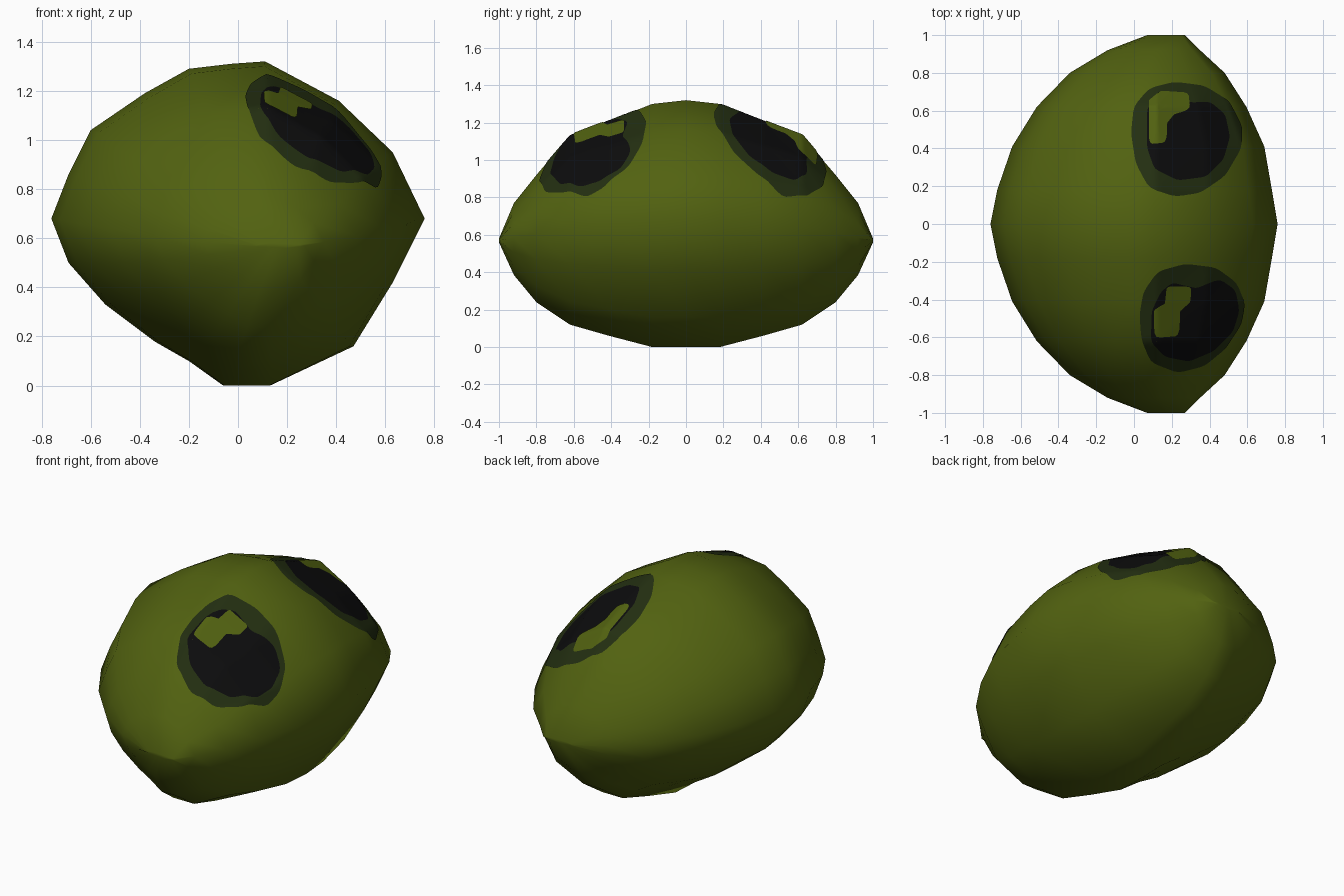
import bpy, bmesh, math
from mathutils import Vector
from mathutils.bvhtree import BVHTree

if "Cube" in bpy.data.objects:
    bpy.data.objects.remove(bpy.data.objects["Cube"])


def material(name, rgb):
    m = bpy.data.materials.new(name)
    m.diffuse_color = (*rgb, 1)
    m.use_nodes = True
    m.node_tree.nodes["Principled BSDF"].inputs["Base Color"].default_value = m.diffuse_color
    return m


olive = material("olive skin", (0.084, 0.122, 0.0052))
ring_green = material("dark green rim", (0.0168, 0.028, 0.0056))
black = material("black pupil", (0.0037, 0.0037, 0.004))


def make_object(name, bm, mats):
    mesh = bpy.data.meshes.new(name)
    bm.to_mesh(mesh)
    for m in mats:
        mesh.materials.append(m)
    for p in mesh.polygons:
        p.use_smooth = True
    obj = bpy.data.objects.new(name, mesh)
    bpy.context.collection.objects.link(obj)
    return obj


# Body: the middle profile (x, z) lofted sideways through shrinking sections
profile = [(-.76, .68), (-.69, .86), (-.6, 1.04), (-.38, 1.19), (-.2, 1.29),
           (-.03, 1.31), (.11, 1.32), (.41, 1.16), (.63, .95), (.76, .68),
           (.63, .42), (.47, .16), (.13, 0), (-.06, 0), (-.2, .1),
           (-.34, .18), (-.54, .33), (-.69, .5)]
# y, x min, x max, z bottom, z middle, z top
half = [(0, -.76, .76, 0, .68, 1.32), (.18, -.724, .73, 0, .675, 1.30),
        (.41, -.645, .69, .06, .66, 1.21), (.62, -.515, .595, .12, .64, 1.13),
        (.80, -.34, .48, .24, .61, .92), (.92, -.14, .35, .385, .585, .77),
        (1.0, .07, .27, .56, .57, .58)]
stations = [(-s[0], *s[1:]) for s in reversed(half[1:])] + half

bm = bmesh.new()
loops = []
for y, x0, x1, zb, zm, zt in stations:
    loop = []
    for px, pz in profile:
        x = x0 + (px + .76) / 1.52 * (x1 - x0)
        if pz >= .68:
            z = zm + (pz - .68) / .64 * (zt - zm)
        else:
            z = zm - (.68 - pz) / .68 * (zm - zb)
        loop.append(bm.verts.new((x, y, z)))
    loops.append(loop)
n = len(profile)
for a, b in zip(loops, loops[1:]):
    for i in range(n):
        j = (i + 1) % n
        bm.faces.new((a[i], a[j], b[j], b[i]))
bm.faces.new(loops[0])
bm.faces.new(loops[-1])
bmesh.ops.recalc_face_normals(bm, faces=bm.faces[:])
surface = BVHTree.FromBMesh(bm)
make_object("body", bm, [olive])
bm.free()

STEPS = 72


def radii(points, c):
    """Distance from c to a closed outline at evenly spaced angles."""
    out = []
    for k in range(STEPS):
        a = math.tau * k / STEPS
        dx, dy = math.cos(a), math.sin(a)
        best = 0
        for (ax, ay), (bx, by) in zip(points, points[1:] + points[:1]):
            ex, ey = bx - ax, by - ay
            det = ex * dy - ey * dx
            if abs(det) < 1e-9:
                continue
            qx, qy = ax - c[0], ay - c[1]
            t = (ex * qy - ey * qx) / det
            u = (dx * qy - dy * qx) / det
            if -1e-6 <= u <= 1 + 1e-6:
                best = max(best, t)
        out.append(best)
    # light rounding of the outline corners
    return [(out[k - 1] + 2 * out[k] + out[(k + 1) % STEPS]) / 4 for k in range(STEPS)]


def plate(name, c, outlines, counts, mats, lift):
    """Thin patch laid on the body, made of nested outlines seen from the top."""
    bm = bmesh.new()

    def drop(x, y):
        hit, nor, _, _ = surface.ray_cast(Vector((x, y, 3)), Vector((0, 0, -1)))
        return bm.verts.new(hit + nor * lift)

    middle = drop(*c)
    prev, inner = None, [0] * STEPS
    for band, (outline, count) in enumerate(zip(outlines, counts)):
        outer = radii(outline, c)
        for s in range(1, count + 1):
            f = s / count
            cur = []
            for k in range(STEPS):
                r = inner[k] + (outer[k] - inner[k]) * f
                a = math.tau * k / STEPS
                cur.append(drop(c[0] + r * math.cos(a), c[1] + r * math.sin(a)))
            for k in range(STEPS):
                j = (k + 1) % STEPS
                if prev is None:
                    face = bm.faces.new((middle, cur[k], cur[j]))
                else:
                    face = bm.faces.new((prev[k], cur[k], cur[j], prev[j]))
                face.material_index = band
            prev = cur
        inner = outer
    make_object(name, bm, mats)
    bm.free()


# Eye on the -y side: rim, pupil, highlight
rim = [(.27, -.21), (.43, -.23), (.54, -.31), (.585, -.42), (.565, -.53), (.48, -.66),
       (.37, -.75), (.23, -.785), (.09, -.73), (.04, -.61), (.03, -.48), (.05, -.36),
       (.125, -.25)]
pupil = [(.33, -.34), (.45, -.29), (.535, -.35), (.555, -.46), (.52, -.57), (.42, -.67),
         (.29, -.725), (.16, -.70), (.09, -.62), (.095, -.46), (.14, -.36), (.2, -.31)]
shine = [(.17, -.33), (.30, -.33), (.295, -.41), (.24, -.46), (.235, -.59), (.11, -.6),
         (.105, -.45), (.16, -.42)]
plate("near_eye", (.31, -.5), [pupil, rim], [12, 6], [black, ring_green], .004)
plate("near_eye_highlight", (.2, -.42), [shine], [8], [olive], .008)

# Eye on the +y side
rim = [(.21, .75), (.37, .73), (.5, .65), (.57, .515), (.565, .4), (.48, .255),
       (.35, .165), (.215, .145), (.08, .19), (.01, .32), (-.015, .48), (0, .62),
       (.08, .715)]
pupil = [(.3, .64), (.4, .645), (.48, .58), (.505, .46), (.47, .34), (.38, .25),
         (.23, .23), (.11, .29), (.07, .4), (.07, .62), (.17, .69)]
shine = [(.08, .65), (.14, .70), (.285, .69), (.295, .605), (.21, .58), (.17, .53),
         (.17, .43), (.08, .42)]
plate("far_eye", (.28, .46), [pupil, rim], [12, 6], [black, ring_green], .004)
plate("far_eye_highlight", (.13, .6), [shine], [8], [olive], .008)
